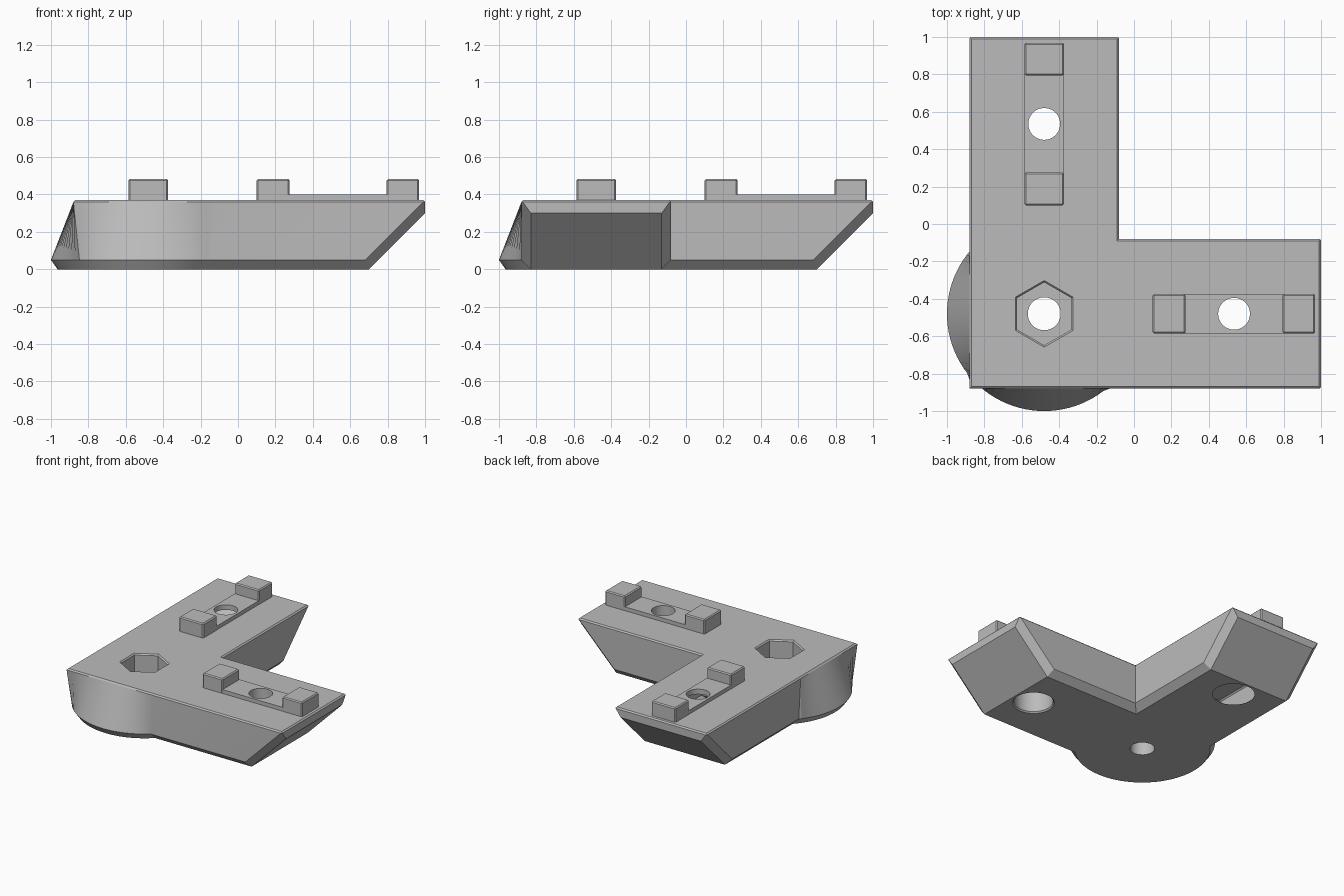
import bpy, bmesh, math
from mathutils import Vector

if "Cube" in bpy.data.objects:
    bpy.data.objects.remove(bpy.data.objects["Cube"])

C = -0.48        # centre line of both arms
HALF = 0.4       # half arm width
TOP = 0.37       # top of the body
HOLE = 0.535     # distance of the arm holes along the arm

grey = bpy.data.materials.new("plain grey")
grey.diffuse_color = (0.5, 0.5, 0.5, 1)
grey.use_nodes = True
grey.node_tree.nodes["Principled BSDF"].inputs["Base Color"].default_value = (0.5, 0.5, 0.5, 1)


def finish(bm, name, swap=False):
    """Turn a bmesh into an object; swap exchanges x and y for the second arm."""
    if swap:
        for v in bm.verts:
            v.co.x, v.co.y = v.co.y, v.co.x
    bmesh.ops.recalc_face_normals(bm, faces=bm.faces)
    me = bpy.data.meshes.new(name)
    bm.to_mesh(me)
    bm.free()
    me.materials.append(grey)
    ob = bpy.data.objects.new(name, me)
    bpy.context.collection.objects.link(ob)
    return ob


def box_bm(lo, hi):
    bm = bmesh.new()
    bmesh.ops.create_cube(bm, size=1)
    lo, hi = Vector(lo), Vector(hi)
    for v in bm.verts:
        v.co = (lo + hi) / 2 + v.co * (hi - lo)
    return bm


def stack(name, rings, n, x=C, y=C):
    """Closed solid through rings of (z, radius function of angle)."""
    bm = bmesh.new()
    loops = []
    for z, radius in rings:
        loop = []
        for i in range(n):
            a = math.pi / 2 + math.tau * i / n
            r = radius(a)
            loop.append(bm.verts.new((x + r * math.cos(a), y + r * math.sin(a), z)))
        loops.append(loop)
    for a, b in zip(loops, loops[1:]):
        for i in range(n):
            j = (i + 1) % n
            bm.faces.new((a[i], a[j], b[j], b[i]))
    bm.faces.new(loops[0])
    bm.faces.new(loops[-1])
    return finish(bm, name)


def circle(r):
    return lambda a: r


def square(h):
    return lambda a: h / max(abs(math.cos(a)), abs(math.sin(a)))


def combine(target, others, operation):
    """Apply booleans and remove the helper objects."""
    for other in others:
        mod = target.modifiers.new("combine", 'BOOLEAN')
        mod.operation = operation
        mod.solver = 'EXACT'
        mod.object = other
        other.hide_render = True
        bpy.context.view_layer.update()
        deps = bpy.context.evaluated_depsgraph_get()
        me = bpy.data.meshes.new_from_object(target.evaluated_get(deps))
        target.modifiers.clear()
        target.data = me
    for other in others:
        bpy.data.objects.remove(other)


def arm(name, swap):
    """Bar trimmed by planes: slanted end, bottom chamfers, fine top edge."""
    bm = box_bm((C, C - HALF, 0), (1, C + HALF, TOP))
    planes = [((0.7, C, 0), (1, 0, -1)), ((1, C, TOP - 0.01), (1, 0, 1))]
    for s in (-1, 1):
        planes += [((0, C + s * 0.35, 0), (0, s, -1)),
                   ((0.7, C + s * 0.35, 0), (0.5, s * 0.7, -0.5)),
                   ((0, C + s * HALF, TOP - 0.01), (0, s, 1))]
    for co, no in planes:
        bmesh.ops.bisect_plane(bm, geom=bm.verts[:] + bm.edges[:] + bm.faces[:], dist=1e-5,
                               plane_co=co, plane_no=Vector(no).normalized(), clear_outer=True)
        bmesh.ops.holes_fill(bm, edges=[e for e in bm.edges if e.is_boundary], sides=0)
    return finish(bm, name, swap)


# Body: rounded corner blending from a square top to a round foot, plus two arms
body = stack("corner_body", [(0, circle(0.485)), (0.05, circle(0.52)),
                             (TOP - 0.01, square(HALF)), (TOP, square(HALF - 0.01))], 96)
combine(body, [arm("arm_x", False), arm("arm_y", True)], 'UNION')

# Corner bolt hole with a hexagonal nut pocket
cutters = [stack("corner_hole", [(-0.1, circle(0.088)), (0.6, circle(0.088))], 48),
           stack("nut_pocket", [(0.15, circle(0.168)), (TOP - 0.01, circle(0.168)),
                                (TOP + 0.01, circle(0.188))], 6)]

# Arm holes with counterbores from below
for x, y in ((HOLE, C), (C, HOLE)):
    cutters.append(stack("arm_hole", [(-0.1, circle(0.085)), (0.6, circle(0.085))], 48, x, y))
    cutters.append(stack("counterbore", [(-0.01, circle(0.16)), (0.01, circle(0.14)),
                                         (0.23, circle(0.14))], 48, x, y))
combine(body, cutters, 'DIFFERENCE')

# Locating rails: a low strip with a raised block at each end
parts = [body]
for side, swap in (("side", False), ("back", True)):
    strip = finish(box_bm((0.2, C - 0.105, TOP - 0.01), (0.9, C + 0.105, 0.4)),
                   side + "_rail_strip", swap)
    x, y = (C, HOLE) if swap else (HOLE, C)
    combine(strip, [stack("rail_hole", [(0, circle(0.085)), (0.6, circle(0.085))], 48, x, y)],
            'DIFFERENCE')
    parts.append(strip)
    for end, lo, hi in (("inner", 0.1, 0.275), ("outer", 0.795, 0.968)):
        bm = box_bm((lo, C - 0.106, TOP - 0.02), (hi, C + 0.106, 0.483))
        bmesh.ops.bevel(bm, geom=bm.edges[:], offset=0.008, segments=1, affect='EDGES')
        parts.append(finish(bm, f"{side}_rail_{end}_block", swap))

# Smooth the curved walls, keep the machined edges sharp
for ob in bpy.context.selected_objects:
    ob.select_set(False)
for ob in parts:
    ob.select_set(True)
bpy.context.view_layer.objects.active = body
bpy.ops.object.shade_smooth_by_angle(angle=math.radians(20))
